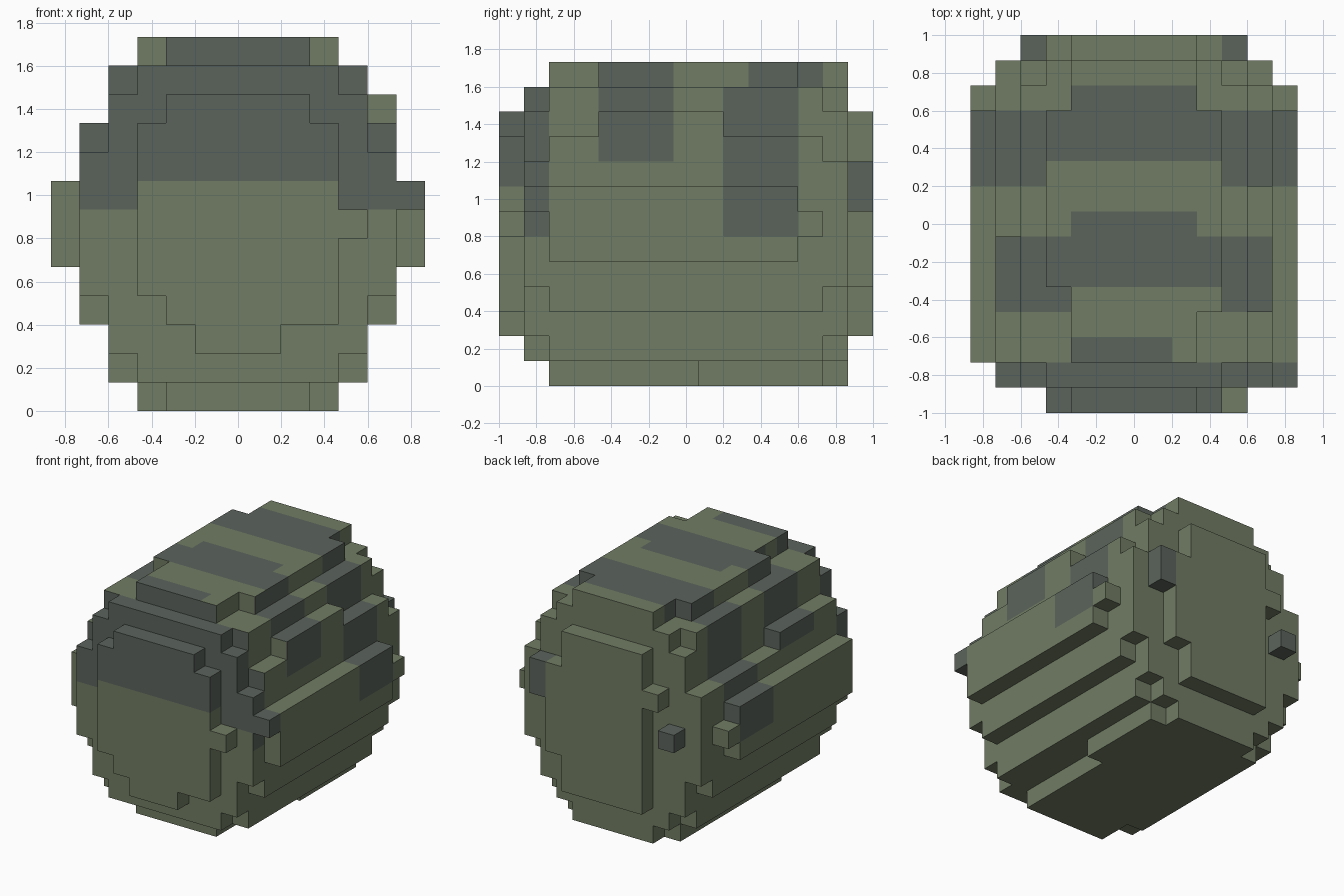
import bpy
from mathutils import Vector

if "Cube" in bpy.data.objects:
    bpy.data.objects.remove(bpy.data.objects["Cube"])

H = 2 / 15                     # voxel size; grid is 13 x 15 x 13
cells = set()


def box(x0, x1, y0, y1, z0, z1):
    """Fill voxels between grid lines."""
    for i in range(x0, x1):
        for j in range(y0, y1):
            for k in range(z0, z1):
                cells.add((i, j, k))


# Main barrel body: stepped cross-section swept front to back
box(2, 11, 2, 13, 1, 12)
box(1, 12, 2, 13, 3, 9)
for x in (0, 12):                          # side ribs
    box(x, x + 1, 2, 12, 5, 8)
    box(x, x + 1, 12, 13, 6, 7)
box(12, 13, 1, 2, 7, 8)
box(11, 12, 2, 13, 9, 10)                  # upper shoulder ribs
box(11, 12, 4, 9, 10, 11)
box(1, 2, 2, 7, 9, 10)

# Top ridge and bottom pad
box(4, 9, 2, 14, 12, 13)
box(3, 4, 5, 12, 12, 13)
box(9, 10, 4, 12, 12, 13)
box(4, 9, 2, 14, 0, 1)
box(9, 10, 8, 13, 0, 1)
box(3, 4, 4, 13, 0, 1)

# Matching end rings
for y in (1, 13):
    box(3, 10, y, y + 1, 1, 12)
    box(2, 11, y, y + 1, 2, 11)
    box(1, 12, y, y + 1, 4, 9)

# Front plate
box(5, 8, 0, 1, 2, 3)
box(4, 10, 0, 1, 3, 4)
box(3, 10, 0, 1, 4, 10)
box(4, 9, 0, 1, 10, 11)
box(10, 11, 0, 1, 6, 7)

# Back plate
box(4, 9, 14, 15, 2, 11)
box(9, 10, 14, 15, 4, 9)
box(10, 11, 14, 15, 7, 9)
box(3, 4, 14, 15, 8, 9)
box(2, 3, 14, 15, 6, 7)


def is_grey(c, n):
    """Dark stripe pattern."""
    i, j, k = c
    if n == (0, -1, 0):                    # front-facing cap
        if j == 0:
            return k >= 8
        if j <= 2:
            return k >= 7 and i > 0 and (i < 12 or j == 1)
        return False
    if j == 0:
        return k >= 8
    if j == 1:
        return k >= (6 if i >= 11 else 7)
    if j == 2:
        return k == 12 and 4 <= i <= 7
    side = n[0] != 0
    if k == 12 and n[2] == 1:
        return j in (5, 6, 10, 11) or (j in (7, 12) and 4 <= i <= 8)
    if k == 12 and side:
        return 4 <= j <= 6 or 10 <= j <= 12
    if 4 <= j <= 6:
        return k >= 9
    if 9 <= j <= 11:
        return k >= 6 and n[2] >= 0
    if j == 14:
        return (i == 10 and k >= 7) or i == 2
    return False


# Exposed voxel faces become the mesh
verts, index, faces, mats = [], {}, [], []
for c in sorted(cells):
    for axis in range(3):
        for s in (-1, 1):
            n = [0, 0, 0]
            n[axis] = s
            if tuple(a + b for a, b in zip(c, n)) in cells:
                continue
            u, v = (axis + 1) % 3, (axis + 2) % 3
            quad = []
            for du, dv in ((0, 0), (1, 0), (1, 1), (0, 1))[::s]:
                p = list(c)
                p[axis] += s > 0
                p[u] += du
                p[v] += dv
                p = tuple(p)
                if p not in index:
                    index[p] = len(verts)
                    verts.append(Vector((p[0] - 6.5, p[1] - 7.5, p[2])) * H)
                quad.append(index[p])
            faces.append(quad)
            mats.append(int(is_grey(c, tuple(n))))

mesh = bpy.data.meshes.new("barrel_body")
mesh.from_pydata(verts, [], faces)
for name, col in (("green", (0.165, 0.202, 0.125, 1)),
                  ("dark_grey", (0.105, 0.125, 0.107, 1))):
    m = bpy.data.materials.new(name)
    m.diffuse_color = col
    m.use_nodes = True
    m.node_tree.nodes["Principled BSDF"].inputs["Base Color"].default_value = m.diffuse_color
    mesh.materials.append(m)
mesh.polygons.foreach_set("material_index", mats)
mesh.update()
bpy.context.collection.objects.link(bpy.data.objects.new("barrel_body", mesh))
